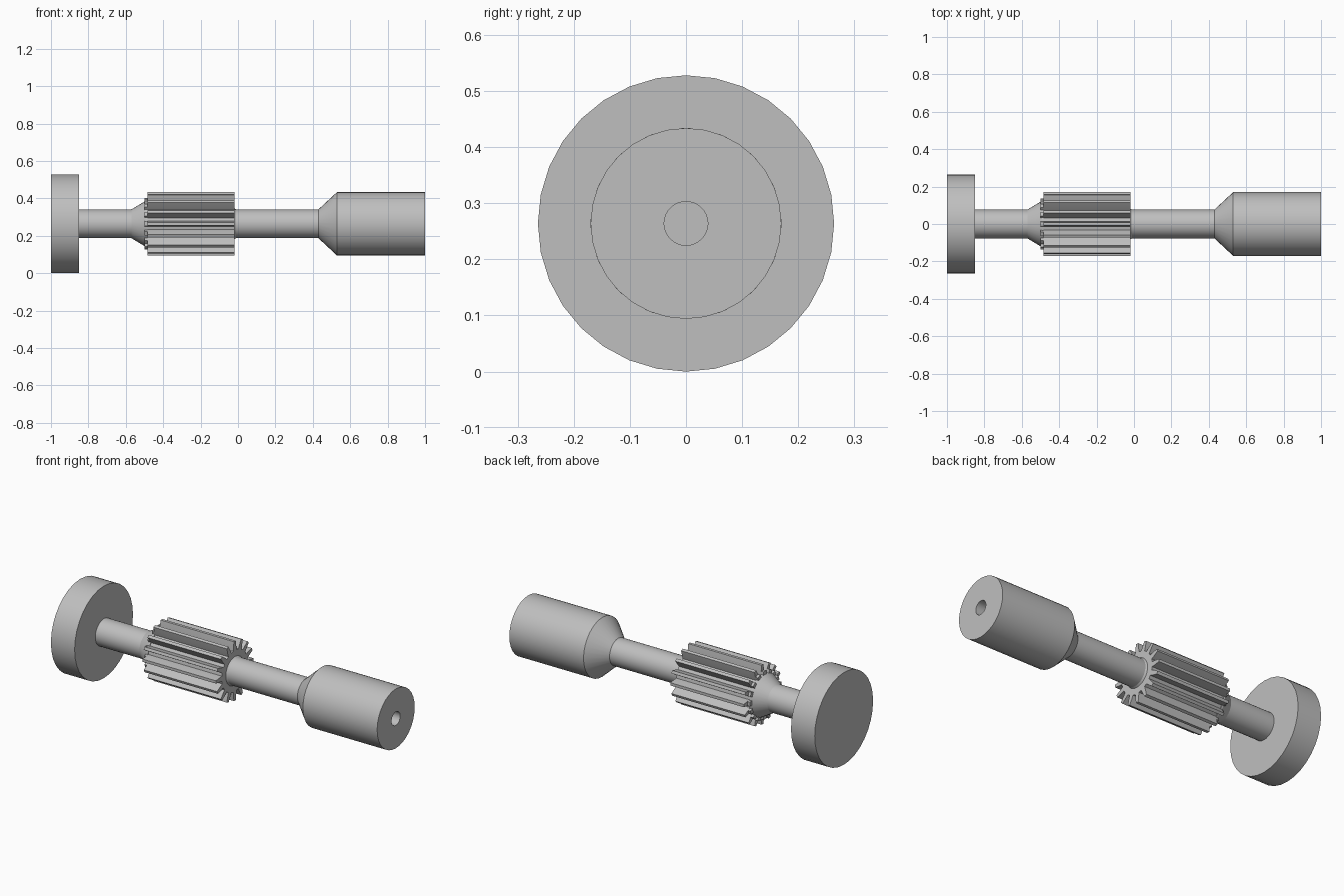
import bpy, bmesh, math

cube = bpy.data.objects.get("Cube")
if cube:
    bpy.data.objects.remove(cube, do_unlink=True)

AXIS = 0.264
SEGMENTS = 32
TEETH = 16

steel = bpy.data.materials.new("grey_steel")
steel.use_nodes = True
colour = (0.52, 0.52, 0.52, 1)
steel.diffuse_color = colour
steel.node_tree.nodes["Principled BSDF"].inputs["Base Color"].default_value = colour


def make_object(name, bm):
    bmesh.ops.remove_doubles(bm, verts=bm.verts, dist=1e-5)
    bmesh.ops.recalc_face_normals(bm, faces=bm.faces)
    mesh = bpy.data.meshes.new(name)
    bm.to_mesh(mesh)
    bm.free()
    mesh.materials.append(steel)
    obj = bpy.data.objects.new(name, mesh)
    obj.location.z = AXIS
    bpy.context.collection.objects.link(obj)
    bpy.ops.object.select_all(action='DESELECT')
    obj.select_set(True)
    bpy.context.view_layer.objects.active = obj
    bpy.ops.object.shade_smooth_by_angle(angle=math.radians(25))
    return obj


def turned(name, profile):
    """Spin (x, radius) points around the shaft axis."""
    bm = bmesh.new()
    verts = [bm.verts.new((x, 0, r)) for x, r in profile]
    edges = [bm.edges.new(pair) for pair in zip(verts, verts[1:])]
    bmesh.ops.spin(bm, geom=verts + edges, cent=(0, 0, 0), axis=(1, 0, 0),
                   angle=math.tau, steps=SEGMENTS, use_merge=True)
    return make_object(name, bm)


def toothed(name, x0, x1, tooth):
    """Extrude a ring of teeth; tooth lists (pitch fraction, radius) points."""
    bm = bmesh.new()
    ring = []
    for i in range(TEETH):
        for offset, r in tooth:
            a = math.tau * (i + offset) / TEETH
            ring.append(bm.verts.new((x0, r * math.sin(a), r * math.cos(a))))
    face = bm.faces.new(ring)
    out = bmesh.ops.extrude_face_region(bm, geom=[face], use_keep_orig=True)
    moved = [v for v in out["geom"] if isinstance(v, bmesh.types.BMVert)]
    bmesh.ops.translate(bm, verts=moved, vec=(x1 - x0, 0, 0))
    return make_object(name, bm)


# End disc
turned("end_disc", [(-1, 0), (-1, AXIS), (-0.85, AXIS), (-0.85, 0)])

# Shaft with the flared shoulder leading into the gear
turned("flared_shaft", [(-0.85, 0), (-0.85, 0.077), (-0.57, 0.077),
                        (-0.495, 0.122), (-0.485, 0.122), (-0.485, 0)])

# Pinion gear and the short tooth run-out beside its shoulder
toothed("pinion_gear", -0.485, -0.02,
        [(-0.31, 0.118), (-0.23, 0.14), (-0.12, 0.17),
         (0.12, 0.17), (0.23, 0.14), (0.31, 0.118)])
toothed("tooth_runout", -0.5, -0.485,
        [(-0.31, 0.116), (-0.22, 0.138), (0.22, 0.138), (0.31, 0.116)])

# Plain shaft between gear and coupling
turned("plain_shaft", [(-0.02, 0), (-0.02, 0.082), (-0.01, 0.077),
                       (0.43, 0.077), (0.43, 0)])

# Coupling with tapered neck and blind bore
turned("bored_coupling", [(0.43, 0), (0.43, 0.077), (0.53, 0.17), (1, 0.17),
                          (1, 0.039), (0.8, 0.039), (0.8, 0)])
